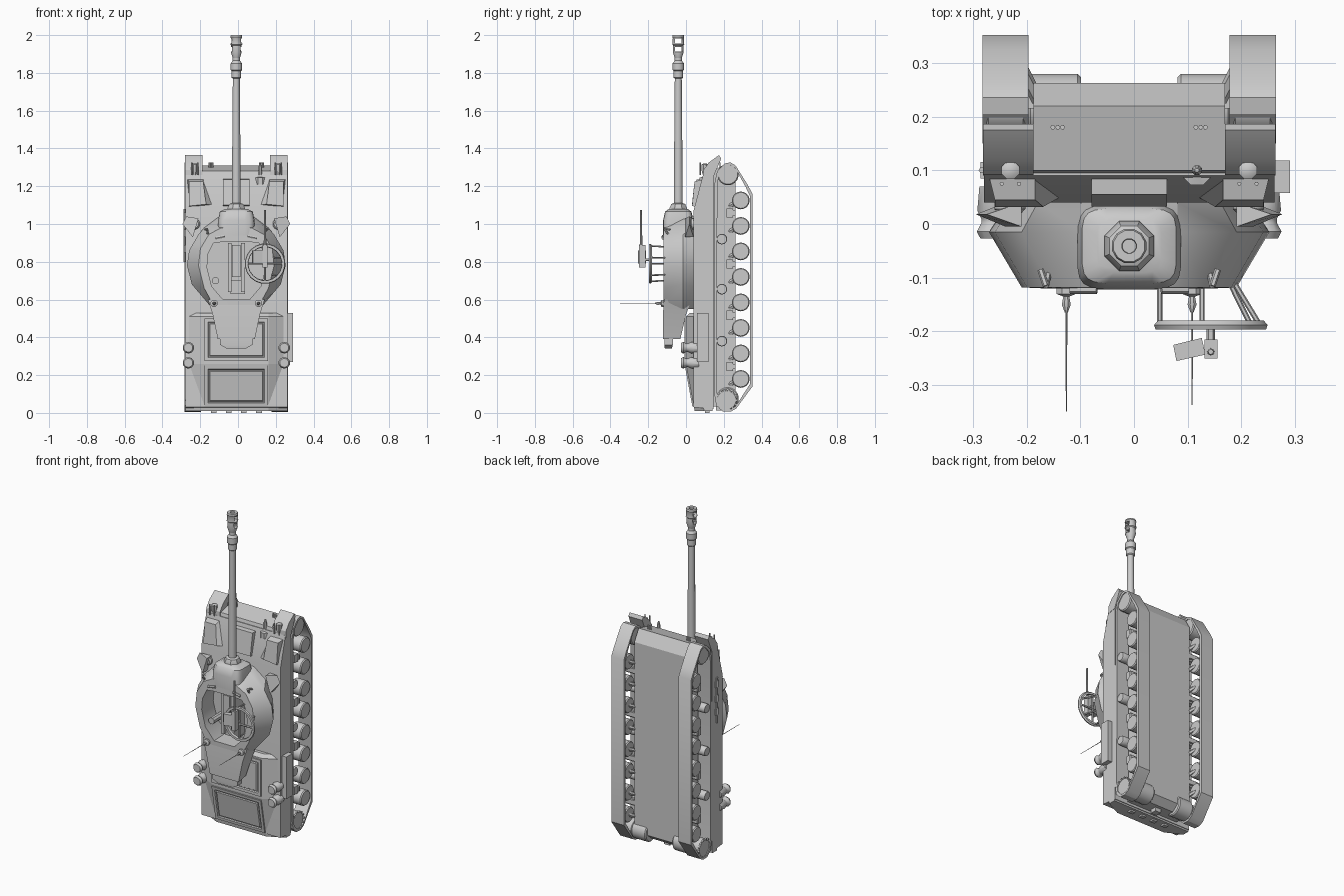
import bpy, bmesh, math
from mathutils import Vector

if "Cube" in bpy.data.objects:
    bpy.data.objects.remove(bpy.data.objects["Cube"])

CX = -0.009  # vehicle centreline


def mesh(name, verts, faces, angle=30):
    me = bpy.data.meshes.new(name)
    me.from_pydata([tuple(v) for v in verts], [], faces)
    bm = bmesh.new()
    bm.from_mesh(me)
    bmesh.ops.recalc_face_normals(bm, faces=bm.faces)
    bm.to_mesh(me)
    bm.free()
    me.shade_smooth()
    me.set_sharp_from_angle(angle=math.radians(angle))
    ob = bpy.data.objects.new(name, me)
    bpy.context.collection.objects.link(ob)
    ob.location.x = CX
    return ob


def loft(name, rings, closed=False, angle=30):
    n, m = len(rings[0]), len(rings)
    verts = [v for r in rings for v in r]
    faces = [(i * n + j, i * n + (j + 1) % n, (i + 1) % m * n + (j + 1) % n, (i + 1) % m * n + j)
             for i in range(m if closed else m - 1) for j in range(n)]
    if not closed:
        faces += [tuple(range(n)), tuple(range((m - 1) * n, m * n))]
    return mesh(name, verts, faces, angle)


def prism(name, prof, x0, x1):
    return loft(name, [[(x, y, z) for y, z in prof] for x in (x0, x1)], angle=20)


def box(name, x0, x1, y0, y1, z0, z1):
    return prism(name, [(y0, z0), (y1, z0), (y1, z1), (y0, z1)], x0, x1)


def lathe(name, c, axis, prof, n=16, closed=False, angle=35):
    rings = []
    for r, t in prof:
        ring = []
        for k in range(n):
            a = 2 * math.pi * (k + .5) / n
            u, v = r * math.cos(a), r * math.sin(a)
            p = {'X': (t, u, v), 'Y': (u, t, v), 'Z': (u, v, t)}[axis]
            ring.append(Vector(c) + Vector(p))
        rings.append(ring)
    return loft(name, rings, closed, angle)


def rod(name, a, b, r0, r1=None, n=6):
    a, b = Vector(a), Vector(b)
    q = (b - a).to_track_quat('Z', 'Y')
    return loft(name, [[p + q @ Vector((r * math.cos(k * 2 * math.pi / n), r * math.sin(k * 2 * math.pi / n), 0))
                        for k in range(n)] for p, r in ((a, r0), (b, r0 if r1 is None else r1))])


def sx(s, a, b):
    return (a, b) if s > 0 else (-b, -a)


# Hull: wide upper body and narrow belly between the tracks
prism("upper_hull", [(.145, .02), (.145, 1.26), (.09, 1.26), (.04, 1.07), (.04, .03)], -.27, .27)
prism("lower_hull", [(.06, .035), (.05, 1.1), (.10, 1.28), (.22, 1.31), (.262, 1.24), (.262, .07), (.22, .035)], -.178, .178)

# Raised engine deck with chamfered sides
loft("engine_deck", [[(-.27, .14, z), (-.27, y + .05, z), (-.17, y, z), (.17, y, z), (.27, y + .05, z), (.27, .14, z)]
                     for z, y in ((.01, .046), (.26, 0), (.51, 0), (.53, .02))], angle=5)


def deck_y(z):
    return .046 * max(0, (.26 - z) / .25)


# Framed deck panels, following the deck slope
for z0, z1 in ((.035, .25), (.275, .5)):
    def rect(d, h):
        return [(x, deck_y(z) + h, z) for x, z in ((-.168 + d, z0 + d), (.168 - d, z0 + d), (.168 - d, z1 - d), (-.168 + d, z1 - d))]
    loft("deck_panel", [rect(0, .01), rect(0, -.008), rect(.018, -.008), rect(.022, -.001), rect(.026, -.001), rect(.03, -.007)], angle=10)

box("side_stowage_box", .265, .299, .058, .118, .27, .53)
# Centre glacis block (gun travel rest)
prism("centre_glacis_block", [(.07, 1.09), (.033, 1.1), (.055, 1.235), (.11, 1.24)], -.07, .07)
lathe("glacis_lamp", (.126, .1, 1.24), 'Z', [(.03, -.03), (.03, .005), (.01, .01), (.01, .06), (.004, .08)], 8)
# Rear plate fittings
for x in (-.12, -.04, .04, .12):
    box("rear_fitting", x - .015, x + .015, .10, .125, 0, .03)
box("rear_tow_hook", -.02, .02, .16, .2, .012, .05)

# Track outline in side view (y, z)
OUT = [(.352, 1.16), (.325, 1.21), (.262, 1.31), (.235, 1.326), (.205, 1.32), (.165, 1.28), (.152, 1.22),
       (.150, .10), (.160, .04), (.195, .008), (.235, .006), (.265, .022), (.352, .14)]
INN = [(.25 + (y - .25) * .86, .667 + (z - .667) * .979) for y, z in OUT]

for s in (-1, 1):
    a, b = .187 * s, .273 * s
    loft("track_belt", [[(x, y, z) for y, z in p] for p, x in ((OUT, a), (OUT, b), (INN, b), (INN, a))], True)
    wx0, wx1 = sx(s, .192, .268)

    def wheel(name, y, z, r, x0=wx0, x1=wx1):
        lathe(name, (0, y, z), 'X', [(r * .9, x0), (r, x0 + .006), (r, x1 - .006), (r * .9, x1)], 18)
    wheel("idler_wheel", .222, 1.262, .057)
    wheel("drive_sprocket", .215, .068, .055)
    for k in range(14):  # sprocket teeth
        t = k * math.pi / 7
        p = Vector((.262 * s, .215 + .054 * math.cos(t), .068 + .054 * math.sin(t)))
        rod("sprocket_tooth", p, p + Vector((.01 * s, 0, 0)), .007, n=4)
    for k in range(8):
        wheel("road_wheel", .29, .18 + .135 * k, .047)
        rod("suspension_arm", (.17 * s, .23, .15 + .135 * k), (.2 * s, .29, .18 + .135 * k), .012)
    for z in (.38, .655, .92):
        wheel("return_roller", .19, z, .028)
    for k in range(4):  # bump stops
        z = .246 + .271 * k
        box("bump_stop", *sx(s, .17, .245), .215, .25, z - .024, z + .024)
        box("bump_stop_foot", *sx(s, .17, .25), .25, .262, z - .014, z + .014)
    x0, x1 = sx(s, .09, .19)
    wheel("final_drive", .22, .075, .06, x0, x1)

    # Front mudguard, headlamp and tow hook
    prism("front_mudguard", [(.09, 1.24), (.092, 1.285), (.12, 1.325), (.175, 1.365), (.186, 1.345), (.145, 1.25)], *sx(s, .178, .272))
    lathe("headlamp", (.221 * s, .10, 1.29), 'Z', [(.012, -.03), (.018, -.01), (.018, .025), (.01, .03)], 8)
    rod("headlamp_guard", (.205 * s, .075, 1.26), (.205 * s, .075, 1.325), .004)
    rod("headlamp_guard", (.237 * s, .075, 1.26), (.237 * s, .075, 1.325), .004)
    for d in (-.009, 0, .009):
        rod("tow_hook", (.133 * s + d, .18, 1.295), (.133 * s + d, .18, 1.325), .0045)
    # Raised wedge block on the glacis
    g = [(.088, .255, .265, .24), (.105, .25, .255, .23)]
    loft("glacis_block", [[(s * .09, y + d, 1.1), (s * .25, y + d, 1.09), (s * .26, y2 + d, 1.235), (s * .175, y2 + d, 1.235)]
                          if d else [(s * .16, y, 1.105), (s * .25, y, 1.095), (s * .25, y2, 1.225), (s * .175, y2, 1.225)]
                          for y, y2, d in ((.032, .045, .04), (.032, .045, 0))], angle=5)
    # Deck filler caps and rear flared pots
    lathe("deck_cap", (.222 * s, .02, 1.0), 'Y', [(.03, .025), (.03, .008), (.022, 0)], 12)
    for z in (.265, .345):
        lathe("exhaust_pot", (.254 * s, 0, z), 'Y', [(.026, .07), (.03, .025), (.022, .01), (.022, .002), (.031, -.014), (.024, -.027)], 10)
    # Turret cheek brackets, grab hooks and aerials
    loft("cheek_bracket", [[(.23 * s, -.005, .93), (.23 * s, .04, .93), (.285 * s, .018, 1.0)],
                           [(.2 * s, -.005, 1.03), (.2 * s, .04, 1.03), (.265 * s, .018, 1.04)]], angle=5)
    rod("grab_hook", (.15 * s, -.09, .94), (.155 * s, -.115, .975), .006)
    rod("grab_hook", (.155 * s, -.115, .975), (.165 * s, -.085, .97), .006)
    rod("roof_sight", (.06 * s, -.122, .935), (.11 * s, -.122, .925), .008)
    lathe("aerial_base", (.117 * s, 0, .58), 'Y', [(.02, -.10), (.02, -.13), (.006, -.135), (.009, -.15), (.003, -.165)], 8)
    rod("aerial", (.117 * s, -.16, .58), (.117 * s, -.343 + .006 * s, .58), .0022, .001, 5)

# Tools clipped to the left hull side
for z in (.87, .95, 1.04):
    box("side_clip", -.277, -.262, .085, .115, z - .02, z + .02)
rod("side_tool", (-.274, .1, .8), (-.274, .1, 1.08), .006)


# Turret: stacked outlines, with an open well in the roof
def outline(half, y):
    return [(x, y, z) for x, z in half] + [(-x, y, z) for x, z in reversed(half)]


WELL = [(.07, .905), (.12, .9), (.15, .84), (.155, .77), (.13, .67), (.07, .6)]
loft("turret", [
    outline([(.09, 1.04), (.17, .98), (.215, .88), (.225, .78), (.20, .67), (.10, .55)], .04),
    outline([(.09, 1.03), (.20, .945), (.25, .86), (.261, .78), (.235, .68), (.125, .55)], -.015),
    outline([(.08, .98), (.145, .945), (.19, .87), (.20, .78), (.17, .66), (.11, .55)], -.118),
    outline(WELL, -.12),
    outline([(x * 1.08, z) for x, z in WELL], .01)], angle=32)
lathe("turret_ring", (0, 0, .78), 'Y', [(.2, .03), (.2, .05)], 24)
# Gun breech inside the well
box("breech_rail", -.045, -.025, -.09, .01, .64, .9)
box("breech_rail", .025, .045, -.09, .01, .64, .9)
box("gun_breech", -.022, .022, -.1, .01, .72, .89)
box("loading_tray", -.03, .045, -.07, .01, .63, .7)
lathe("crew_seat", (-.11, -.03, .7), 'Y', [(.02, .04), (.02, -.06)], 8)

# Bustle at the turret rear
loft("turret_bustle", [[(-w, y0, z), (w, y0, z), (w * k, y1, z), (-w * k, y1, z)]
                       for w, k, y0, y1, z in ((.15, .9, -.117, .03, .6), (.125, .9, -.122, .0, .52), (.098, .85, -.122, -.03, .39))], angle=10)
loft("bustle_end", [[(-w, y0, z), (w, y0, z), (w, y1, z), (-w, y1, z)]
                    for w, y0, y1, z in ((.085, -.115, -.07, .395), (.085, -.115, -.07, .36), (.05, -.112, -.075, .34))], angle=10)


# Mantlet: rounded square sections narrowing toward the gun
def squircle(w, h, z, y=-.041):
    pts = []
    for k in range(20):
        t = 2 * math.pi * (k + .5) / 20
        c, s_ = math.cos(t), math.sin(t)
        pts.append((w * math.copysign(abs(c) ** .4, c), y + h * math.copysign(abs(s_) ** .4, s_), z))
    return pts


loft("mantlet", [squircle(.095, .081, .94), squircle(.097, .081, 1.02), squircle(.088, .07, 1.065), squircle(.06, .05, 1.08)], angle=40)
G = (0, -.041, 0)
lathe("barrel_collar", G, 'Z', [(.05, 1.04), (.05, 1.085), (.04, 1.105), (.028, 1.11)], 8)
lathe("gun_barrel", G, 'Z', [(.024, 1.09), (.024, 1.2), (.019, 1.78)], 12)
lathe("barrel_band", G, 'Z', [(.02, 1.77), (.026, 1.775), (.026, 1.81), (.031, 1.815), (.031, 1.85), (.02, 1.865), (.02, 1.89)], 12)
brake = lathe("muzzle_brake", G, 'Z', [(.02, 1.88), (.03, 1.91), (.028, 1.945), (.033, 1.95), (.03, 1.985), (.033, 1.99),
                                      (.03, 2.0), (.014, 2.0), (.013, 1.985)], 12)
for z0, z1 in ((1.912, 1.938), (1.955, 1.982)):
    cut = box("muzzle_port_cutter", -.06, .06, -.057, -.025, z0, z1)
    cut.hide_render = True
    cut.hide_viewport = True
    mod = brake.modifiers.new("port", 'BOOLEAN')
    mod.operation = 'DIFFERENCE'
    mod.object = cut
# apply the ports and drop the cutters
bpy.context.view_layer.update()
me = bpy.data.meshes.new_from_object(brake.evaluated_get(bpy.context.evaluated_depsgraph_get()))
brake.modifiers.clear()
brake.data = me
for o in [o for o in bpy.data.objects if o.name.startswith("muzzle_port_cutter")]:
    bpy.data.objects.remove(o)

# Ring mount with legs and machine gun
RX, RZ = .152, .79
lathe("gun_ring", (RX, 0, RZ), 'Y', [(.1, -.18), (.107, -.188), (.104, -.196), (.09, -.196), (.088, -.18)], 20, True)
for t in (20, 100, 180, 260, 320):
    c, s_ = math.cos(math.radians(t)), math.sin(math.radians(t))
    rod("ring_leg", (RX + .095 * c, -.185, RZ + .095 * s_), (RX + (.095 if c < .5 else .04) * c, -.1, RZ + .09 * s_), .005)
rod("ring_crossbar", (RX, -.19, RZ - .1), (RX, -.19, RZ + .1), .006)
rod("ring_crossbar", (RX - .1, -.19, RZ), (RX + .1, -.19, RZ), .006)
rod("gun_pintle", (RX, -.185, .81), (RX, -.235, .81), .008)
box("machine_gun_body", RX - .012, RX + .012, -.25, -.215, .77, .89)
rod("machine_gun_barrel", (RX, -.238, .88), (RX, -.238, 1.075), .007, .005, 8)
ammo = loft("ammo_box", [[(.082, -.225, z), (.135, -.212, z), (.142, -.243, z), (.088, -.255, z)] for z in (.79, .86)], angle=10)
